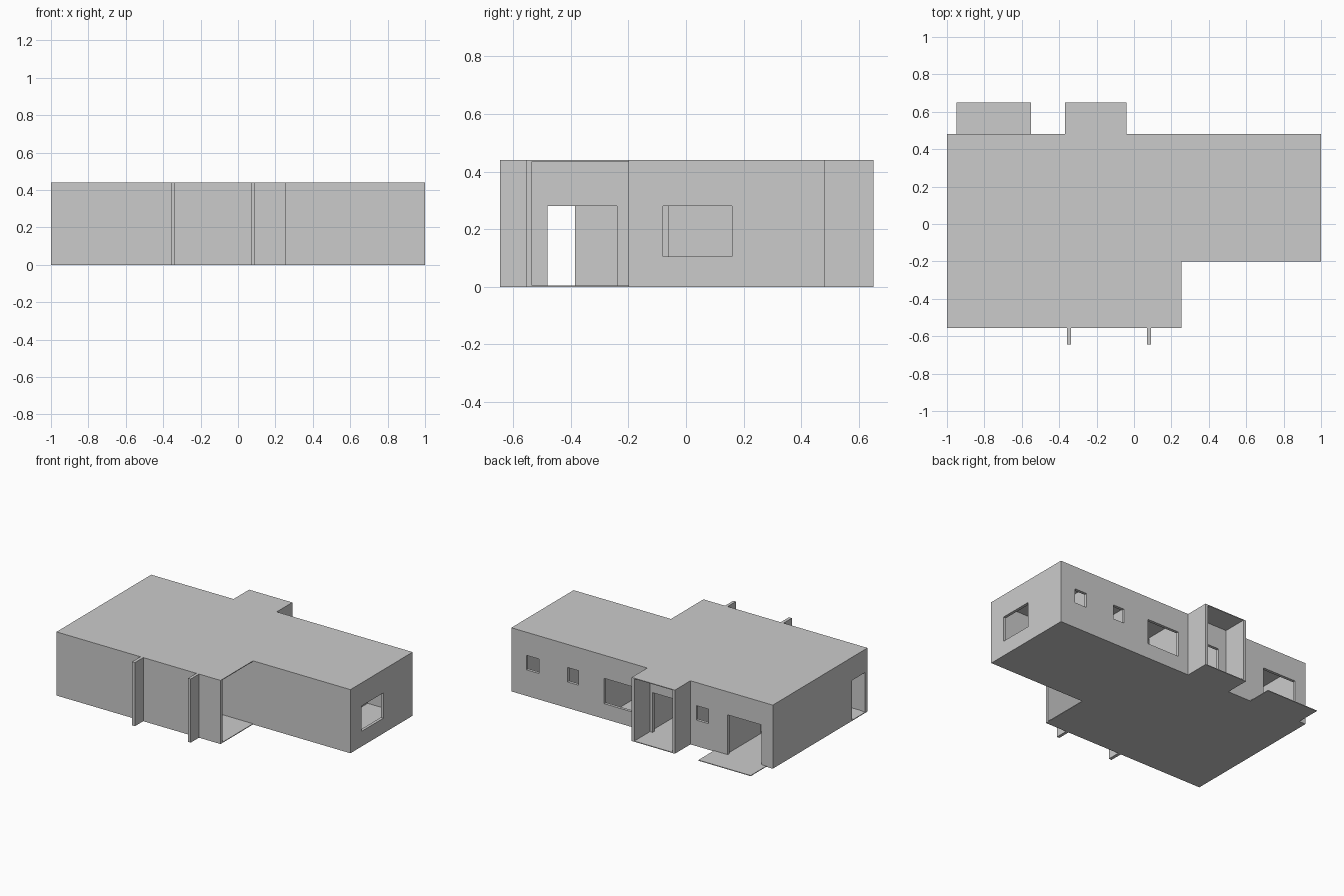
import bpy, bmesh

if "Cube" in bpy.data.objects:
    bpy.data.objects.remove(bpy.data.objects["Cube"])

H, S, T = 0.44, 0.005, 0.02   # total height, slab thickness, wall thickness
DOOR = 0.28                   # head height shared by doors and windows


def box(name, x0, x1, y0, y1, z0, z1):
    bm = bmesh.new()
    bmesh.ops.create_cube(bm, size=1)
    for v in bm.verts:
        v.co.x = x1 if v.co.x > 0 else x0
        v.co.y = y1 if v.co.y > 0 else y0
        v.co.z = z1 if v.co.z > 0 else z0
    return link(name, bm)


def link(name, bm):
    me = bpy.data.meshes.new(name)
    bm.to_mesh(me)
    bm.free()
    ob = bpy.data.objects.new(name, me)
    bpy.context.collection.objects.link(ob)
    return ob


def slab(name, outline, z):
    bm = bmesh.new()
    face = bm.faces.new([bm.verts.new((x, y, z)) for x, y in outline])
    ext = bmesh.ops.extrude_face_region(bm, geom=[face])
    bmesh.ops.translate(bm, vec=(0, 0, S),
                        verts=[g for g in ext["geom"] if isinstance(g, bmesh.types.BMVert)])
    bmesh.ops.recalc_face_normals(bm, faces=bm.faces)
    return link(name, bm)


def wall(name, x0, x1, y0, y1, openings=()):
    """Wall box; openings are (start, end, sill) along its long axis."""
    ob = box(name, x0, x1, y0, y1, S, H - S)
    for i, (a, b, sill) in enumerate(openings):
        z0 = sill if sill > 0 else -0.05
        if x1 - x0 > y1 - y0:
            cut = box(f"{name}_cutter_{i}", a, b, y0 - .05, y1 + .05, z0, DOOR)
        else:
            cut = box(f"{name}_cutter_{i}", x0 - .05, x1 + .05, a, b, z0, DOOR)
        cut.hide_render = True
        cut.hide_set(True)
        m = ob.modifiers.new(f"opening_{i}", 'BOOLEAN')
        m.operation, m.solver, m.object = 'DIFFERENCE', 'EXACT', cut
    return ob


# Floor (with terrace) and flat roof
front = [(-1, -.555), (.255, -.555), (.255, -.2), (1, -.2), (1, .48)]
bay = [(-.04, .48), (-.04, .65), (-.37, .65), (-.37, .48)]
terrace = [(-.55, .48), (-.55, .65), (-.95, .65), (-.95, .48)]
slab("floor", front + bay + terrace + [(-1, .48)], 0)
slab("roof", front + bay + [(-1, .48)], H - S)

# Outer walls
wall("front_wall", -1, .255, -.555, -.555 + T)
wall("recessed_front_wall", -.335, 1, -.2, -.2 + T)
wall("right_wall", 1 - T, 1, -.2 + T, .48 - T, [(-.08, .16, .105)])
wall("left_wall", -1, -1 + T, -.555 + T, .48 - T, [(-.54 + .01, -.385, 0)])
wall("back_wall", -1, 1, .48 - T, .48,
     [(.79, .885, .18), (.485, .57, .18), (.04, .29, .105),
      (-.29, -.08, 0), (-.51, -.415, .18), (-.915, -.655, 0)])

# Back porch side walls
for side, x in (("left", -.37), ("right", -.06)):
    wall(f"porch_{side}_wall", x, x + T, .48, .65)

# Front fins
for side, x0, x1 in (("left", -.358, -.336), ("right", .07, .09)):
    box(f"{side}_front_fin", x0, x1, -.645, -.555, 0, H)

# Inner partitions
wall("covered_entry_wall", -.358, -.336, -.535, -.18, [(-.48, -.24, 0)])
wall("bedroom_partition", .65, .65 + T, -.18, .46, [(-.16, -.06, 0)])
for i, (x, y) in enumerate([(.3, .1), (-.06, .1), (-.37, .1), (-.645, .1)]):
    wall(f"room_partition_{i}", x, x + T, y, .46)
